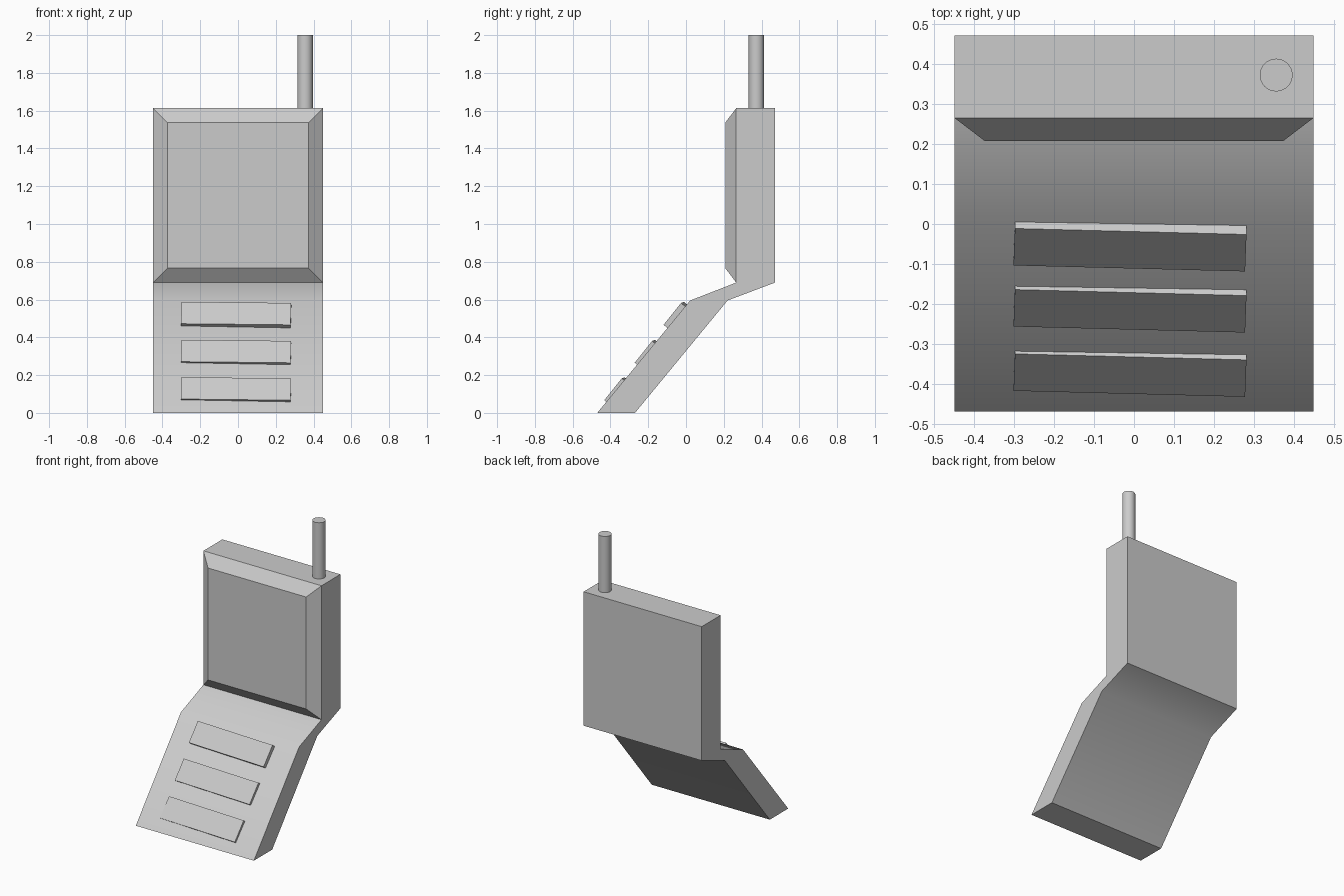
import bpy, bmesh, math
from mathutils import Matrix, Vector

if "Cube" in bpy.data.objects:
    bpy.data.objects.remove(bpy.data.objects["Cube"])


def finish(bm, name):
    bmesh.ops.recalc_face_normals(bm, faces=bm.faces)
    mesh = bpy.data.meshes.new(name)
    bm.to_mesh(mesh)
    bm.free()
    obj = bpy.data.objects.new(name, mesh)
    bpy.context.collection.objects.link(obj)
    bpy.context.view_layer.objects.active = obj
    obj.select_set(True)
    bpy.ops.object.shade_smooth_by_angle(angle=math.radians(31))
    obj.select_set(False)
    return obj


# Folded body: side profile (y, z) swept across x
profile = [(-0.47, 0), (-0.27, 0), (0.22, 0.595), (0.472, 0.69),
           (0.472, 1.613), (0.266, 1.613), (0.266, 0.69), (0.022, 0.595)]
bm = bmesh.new()
side = bm.faces.new([bm.verts.new((-0.45, y, z)) for y, z in profile])
swept = bmesh.ops.extrude_face_region(bm, geom=[side], use_keep_orig=True)
bmesh.ops.translate(bm, vec=(0.9, 0, 0),
                    verts=[g for g in swept["geom"] if isinstance(g, bmesh.types.BMVert)])
bmesh.ops.recalc_face_normals(bm, faces=bm.faces)

# Bevelled screen: inset and push out the upper front face
screen = min((f for f in bm.faces if f.calc_center_median().z > 1), key=lambda f: f.calc_center_median().y)
bmesh.ops.inset_individual(bm, faces=[screen], thickness=0.076, depth=0.058, use_even_offset=True)
finish(bm, "folded_body")

# Antenna
bm = bmesh.new()
bmesh.ops.create_cone(bm, cap_ends=True, segments=32, radius1=0.041, radius2=0.041,
                      depth=0.41, matrix=Matrix.Translation((0.356, 0.373, 1.795)))
finish(bm, "antenna")

# Three slightly skewed key rows, given by the centre of each front face
across = Vector((0.58, -0.015, -0.006)).normalized()
up = Vector((0, 0.092, 0.115))
out = across.cross(up).normalized()
up = out.cross(across)
axes = Matrix((across, up, out)).transposed().to_4x4()
for i, (y, z) in enumerate([(-0.065, 0.527), (-0.218, 0.326), (-0.379, 0.128)]):
    bm = bmesh.new()
    place = (Matrix.Translation((-0.01, y, z)) @ axes @ Matrix.Translation((0, 0, -0.025))
             @ Matrix.Diagonal((0.58, 0.148, 0.05, 1)))
    bmesh.ops.create_cube(bm, size=1, matrix=place)
    finish(bm, f"key_row_{i + 1}")
